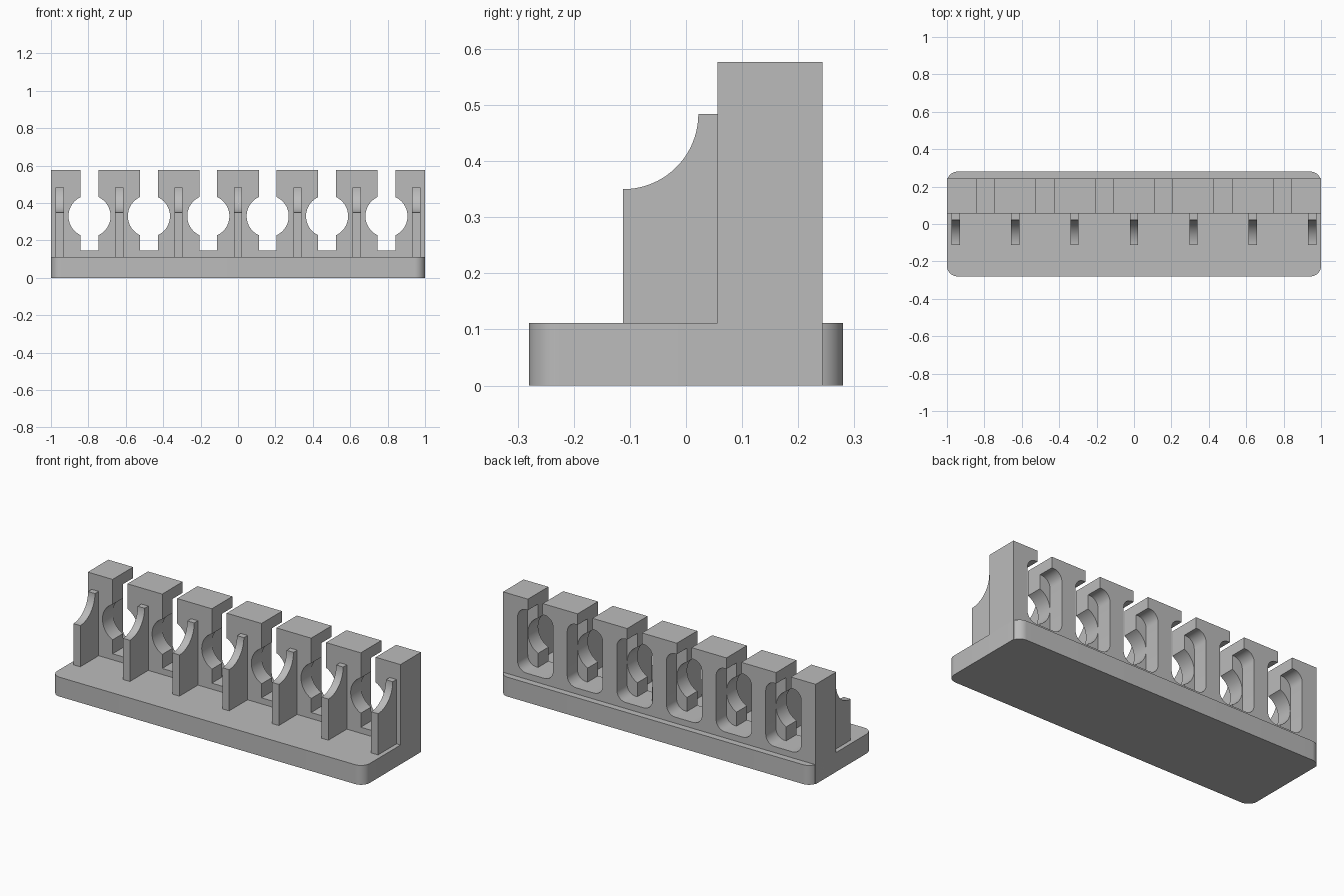
import bpy, bmesh, math

if "Cube" in bpy.data.objects:
    bpy.data.objects.remove(bpy.data.objects["Cube"], do_unlink=True)

grey = bpy.data.materials.new("plain grey")
grey.use_nodes = True
colour = (0.5, 0.5, 0.5, 1)
grey.diffuse_color = colour
grey.node_tree.nodes["Principled BSDF"].inputs["Base Color"].default_value = colour

PITCH = 0.3175
SLOT_X = [(i - 2.5) * PITCH for i in range(6)]
HOLE_Z = 0.33


def arc(cx, cy, r, start, end, n):
    """Points along an arc, angles in degrees."""
    angles = [math.radians(start + (end - start) * i / n) for i in range(n + 1)]
    return [(cx + r * math.cos(a), cy + r * math.sin(a)) for a in angles]


def rounded_rect(cx, cy, hw, hh, r, n=8):
    pts = []
    for q, (sx, sy) in enumerate([(1, 1), (-1, 1), (-1, -1), (1, -1)]):
        pts += arc(cx + sx * (hw - r), cy + sy * (hh - r), r, q * 90, q * 90 + 90, n)
    return pts


def prism(name, profiles, axis, lo, hi):
    """Extrude flat profiles along one axis; the profile uses the other two."""
    place = {"x": lambda u, v, w: (w, u, v),
             "y": lambda u, v, w: (u, w, v),
             "z": lambda u, v, w: (u, v, w)}[axis]
    bm = bmesh.new()
    for pts in profiles:
        bottom = [bm.verts.new(place(u, v, lo)) for u, v in pts]
        top = [bm.verts.new(place(u, v, hi)) for u, v in pts]
        bm.faces.new(bottom)
        bm.faces.new(top)
        for i in range(len(pts)):
            j = (i + 1) % len(pts)
            bm.faces.new((bottom[i], bottom[j], top[j], top[i]))
    bmesh.ops.recalc_face_normals(bm, faces=bm.faces)
    mesh = bpy.data.meshes.new(name)
    bm.to_mesh(mesh)
    bm.free()
    mesh.materials.append(grey)
    obj = bpy.data.objects.new(name, mesh)
    bpy.context.collection.objects.link(obj)
    return obj


def activate(obj):
    bpy.ops.object.select_all(action="DESELECT")
    obj.select_set(True)
    bpy.context.view_layer.objects.active = obj


def cut(target, cutter):
    mod = target.modifiers.new("cut", "BOOLEAN")
    mod.operation = "DIFFERENCE"
    mod.solver = "EXACT"
    mod.object = cutter
    cutter.hide_render = True
    activate(target)
    bpy.ops.object.modifier_apply(modifier=mod.name)
    bpy.data.objects.remove(cutter, do_unlink=True)


def keyhole(cx, hw=0.0475, r=0.1125, low=0.147, high=0.7):
    """Open-topped slot with a round hole in its middle."""
    a = math.degrees(math.asin(hw / r))
    right = arc(cx, HOLE_Z, r, a - 90, 90 - a, 32)
    left = arc(cx, HOLE_Z, r, 90 + a, 270 - a, 32)
    return ([(cx - hw, low), (cx + hw, low)] + right
            + [(cx + hw, high), (cx - hw, high)] + left)


# Rounded base plate
base = prism("base_plate", [rounded_rect(0, 0, 1, 0.28, 0.056, 12)], "z", 0, 0.112)

# Back wall with keyhole slots and rounded pockets behind them
wall = prism("slotted_wall", [[(-1, 0), (1, 0), (1, 0.577), (-1, 0.577)]],
             "y", 0.056, 0.243)
cut(wall, prism("slot_cutter", [keyhole(x) for x in SLOT_X], "y", 0, 0.3))
pockets = [rounded_rect(x, HOLE_Z, 0.1135, 0.183, 0.056) for x in SLOT_X]
cut(wall, prism("pocket_cutter", pockets, "y", 0.15, 0.3))

# Support fins with a concave top edge
fin_profile = ([(0.056, 0), (0.056, 0.484)]
               + arc(-0.112, 0.484, 0.134, 0, -90, 20) + [(-0.112, 0)])
fins = []
for i in range(-3, 4):
    x = i * PITCH
    fins.append(prism(f"support_fin_{i + 4}", [fin_profile], "x", x - 0.022, x + 0.022))

for obj in [base, wall] + fins:
    activate(obj)
    bpy.ops.object.shade_smooth_by_angle(angle=math.radians(30))
